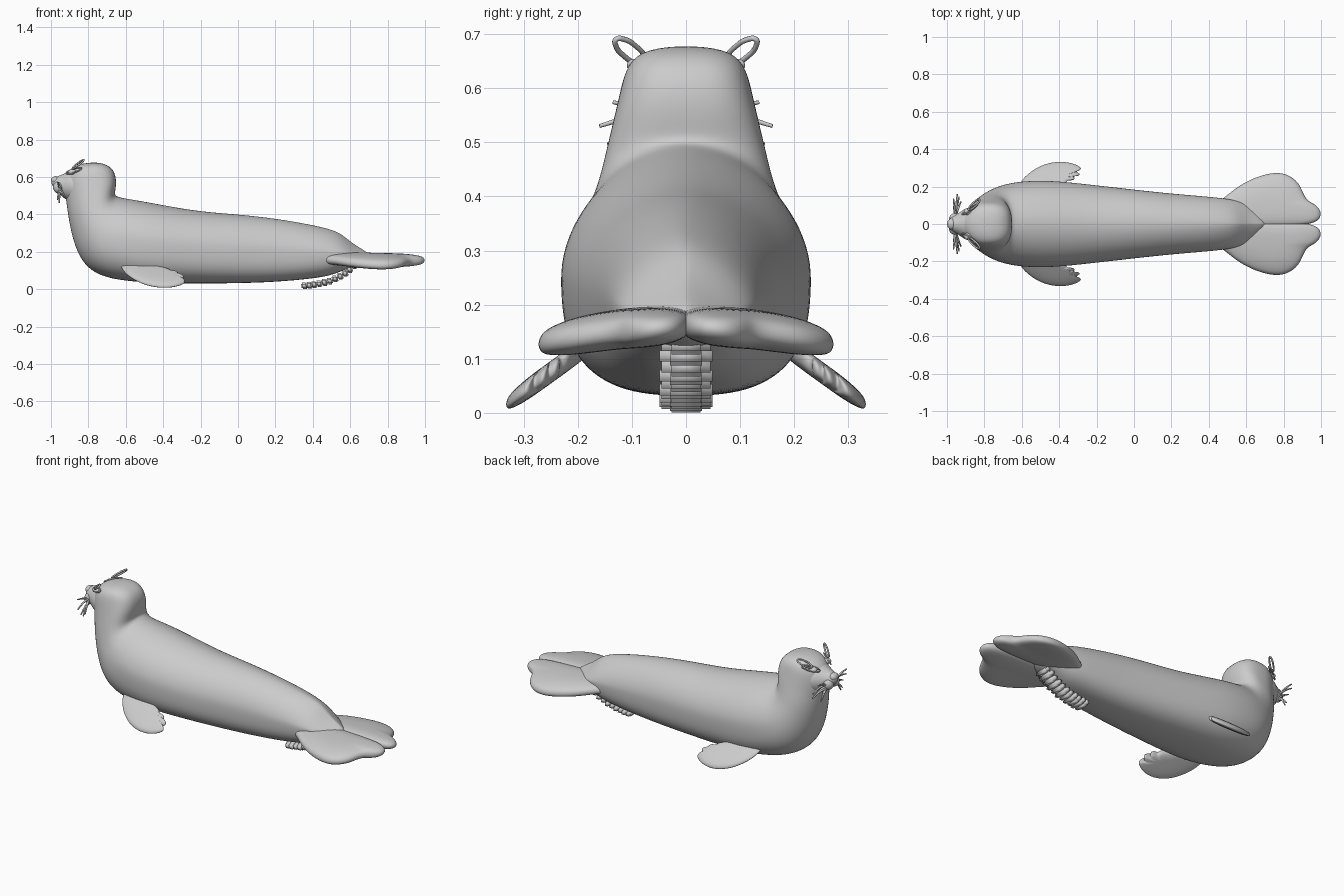
import bpy, bmesh
from math import sin, cos, pi
from mathutils import Vector

if "Cube" in bpy.data.objects:
    bpy.data.objects.remove(bpy.data.objects["Cube"])


def finish(name, bm, subsurf=0):
    bmesh.ops.recalc_face_normals(bm, faces=bm.faces)
    me = bpy.data.meshes.new(name)
    bm.to_mesh(me)
    bm.free()
    for p in me.polygons:
        p.use_smooth = True
    ob = bpy.data.objects.new(name, me)
    bpy.context.collection.objects.link(ob)
    if subsurf:
        m = ob.modifiers.new("smooth", 'SUBSURF')
        m.levels = m.render_levels = subsurf
    return ob


def bridge(bm, a, b):
    n = len(a)
    for i in range(n):
        bm.faces.new((a[i], a[(i + 1) % n], b[(i + 1) % n], b[i]))


def fan(bm, ring, pole):
    v = bm.verts.new(pole)
    for i in range(len(ring)):
        bm.faces.new((ring[i], ring[(i + 1) % len(ring)], v))


def loft(name, stations, start, end, seg=28):
    """Rings given by upper point, lower point (x, z), half width and roundness of each half."""
    bm, rings = bmesh.new(), []
    for tx, tz, bx, bz, w, nt, nb in stations:
        ring = []
        for i in range(seg):
            c, s = cos(2 * pi * i / seg), sin(2 * pi * i / seg)
            n = nt if c > 0 else nb
            u = abs(c) ** (2 / n) * (1 if c > 0 else -1)
            y = abs(s) ** (2 / n) * (1 if s > 0 else -1) * w
            f = (1 + u) / 2
            ring.append(bm.verts.new((bx + (tx - bx) * f, y, bz + (tz - bz) * f)))
        rings.append(ring)
    for a, b in zip(rings, rings[1:]):
        bridge(bm, a, b)
    fan(bm, rings[0], start)
    fan(bm, rings[-1], end)
    return finish(name, bm, 2)


def flipper(name, outline, thick, height, side):
    """Cushion-shaped flipper over an (x, y) outline, laid on a height function."""
    bm = bmesh.new()
    cx = sum(p[0] for p in outline) / len(outline)
    cy = sum(p[1] for p in outline) / len(outline)

    def ring(s, dz):
        pts = [(cx + (x - cx) * s, cy + (y - cy) * s) for x, y in outline]
        return [bm.verts.new((x, y * side, height(x, y) + dz)) for x, y in pts]
    edge = ring(1.01, 0)
    for sg in (1, -1):
        prev = edge
        for s, t in ((0.97, .5), (0.85, .75), (0.6, .95), (0.3, 1)):
            cur = ring(s, sg * t * thick)
            bridge(bm, prev, cur)
            prev = cur
        fan(bm, prev, (cx, cy * side, height(cx, cy) + sg * thick))
    return finish(name, bm, 2)


def ball(name, loc, size):
    bm = bmesh.new()
    bmesh.ops.create_uvsphere(bm, u_segments=24, v_segments=16, radius=1)
    for v in bm.verts:
        v.co = Vector(loc) + Vector(a * b for a, b in zip(v.co, size))
    return finish(name, bm)


def strand(name, pts, r, cyclic=False, tip=1.0):
    cu = bpy.data.curves.new(name, 'CURVE')
    cu.dimensions = '3D'
    cu.bevel_depth, cu.bevel_resolution, cu.resolution_u = r, 2, 6
    cu.use_fill_caps = True
    sp = cu.splines.new('BEZIER')
    sp.bezier_points.add(len(pts) - 1)
    for i, (b, p) in enumerate(zip(sp.bezier_points, pts)):
        b.co = p
        b.handle_left_type = b.handle_right_type = 'AUTO'
        b.radius = 1 + (tip - 1) * i / (len(pts) - 1)
    sp.use_cyclic_u = cyclic
    ob = bpy.data.objects.new(name, cu)
    bpy.context.collection.objects.link(ob)


def loop(name, centre, along, across, r):
    c, a, b = Vector(centre), Vector(along), Vector(across)
    strand(name, [c + a * cos(k * pi / 4) + b * sin(k * pi / 4) for k in range(8)], r, True)


# body, raised neck and head in one loft from tail to crown
loft("body", [
    (.69, .20, .68, .135, .04, 1.5, 2), (.62, .24, .62, .12, .095, 1.2, 2.2),
    (.57, .283, .56, .10, .12, 1.3, 2.3), (.52, .316, .50, .074, .135, 1.5, 2.5),
    (.40, .345, .40, .056, .147, 1.75, 2.7), (.20, .38, .20, .038, .163, 1.85, 2.8),
    (0, .402, 0, .031, .185, 1.9, 2.8), (-.20, .416, -.20, .030, .208, 1.9, 2.8),
    (-.38, .447, -.38, .031, .228, 1.9, 2.8), (-.50, .47, -.52, .036, .235, 1.9, 2.8),
    (-.59, .485, -.68, .053, .226, 1.9, 2.5), (-.63, .492, -.79, .095, .206, 1.95, 2.2),
    (-.65, .498, -.855, .18, .185, 2.1, 2), (-.658, .51, -.89, .29, .165, 2.3, 2),
    (-.655, .53, -.91, .40, .151, 2.5, 2), (-.65, .57, -.918, .47, .138, 2.7, 1.9),
    (-.655, .615, -.935, .55, .124, 2.8, 1.8), (-.675, .65, -.925, .615, .113, 2.8, 1.8),
    (-.715, .672, -.885, .652, .09, 2.6, 1.9), (-.76, .678, -.84, .670, .045, 2, 2)],
    (.71, 0, .17), (-.80, 0, .676))

# muzzle, nose and chin
loft("muzzle", [
    (-.85, .65, -.86, .45, .10, 2, 2), (-.90, .635, -.90, .47, .085, 2, 2),
    (-.935, .615, -.93, .485, .062, 2, 2), (-.965, .605, -.955, .51, .045, 2, 2),
    (-.99, .592, -.98, .535, .03, 2, 2)], (-.84, 0, .55), (-1.0, 0, .568))
ball("nose", (-.975, 0, .583), (.024, .03, .022))

hind = [(.40, .06), (.45, .12), (.50, .155), (.56, .205), (.65, .252), (.75, .278),
        (.82, .268), (.88, .225), (.905, .165), (.925, .125), (.97, .105), (1.003, .07),
        (.997, .02), (.93, -.006), (.80, -.01), (.68, -.012), (.55, -.012), (.46, -.005)]
fore = [(-.635, .155), (-.62, .21), (-.575, .265), (-.50, .315), (-.41, .337), (-.33, .328),
        (-.28, .303), (-.285, .287), (-.315, .281), (-.285, .268), (-.295, .256),
        (-.328, .256), (-.312, .242), (-.33, .232), (-.36, .234), (-.36, .218),
        (-.40, .205), (-.47, .175), (-.55, .14)]

for side, tag in ((1, "left"), (-1, "right")):
    flipper("hind_flipper_" + tag, hind, .036,
            lambda x, y: .169 - .02 * max(0, x - .5) - .5 * max(0, y - .1) ** 2 - .08 * y, side)
    flipper("front_flipper_" + tag, fore, .021,
            lambda x, y: .111 - .72 * (y - .2), side)
    ball("whisker_pad_" + tag, (-.955, side * .026, .545), (.034, .032, .034))
    ball("eye_" + tag, (-.885, side * .066, .627), (.024, .02, .015))
    # eyelids and standing brow loops
    loop("eyelid_" + tag, (-.878, side * .078, .634), (.04, side * .026, .012), (-.004, side * .006, -.011), .004)
    loop("brow_" + tag, (-.855, side * .103, .668), (.03, side * .026, .022), (.003, side * -.011, .009), .005)
    # whiskers spreading from each pad
    for i, (dx, dy, dz) in enumerate(((.01, .115, -.02), (-.01, .09, .03), (.03, .075, -.045),
                                      (.0, .05, -.07), (.02, .10, -.03), (-.01, .05, -.04))):
        a = Vector((-.955, side * .045, .55 - .006 * i))
        d = Vector((dx, side * dy, dz))
        strand("whisker_%s_%d" % (tag, i), [a, a + d * .5 + Vector((0, 0, .006)), a + d], .007, tip=.5)

# ribbed strip under the tail
path = [(.355, .018), (.42, .026), (.49, .043), (.56, .075), (.62, .125)]
count = 11
for k in range(count):
    f = k / (count - 1) * (len(path) - 1)
    i = min(int(f), len(path) - 2)
    p = Vector(path[i]).lerp(Vector(path[i + 1]), f - i)
    bm = bmesh.new()
    bmesh.ops.create_cube(bm, size=1)
    bmesh.ops.bevel(bm, geom=bm.edges[:], offset=.2, segments=2, affect='EDGES')
    for v in bm.verts:
        v.co = Vector((p.x + v.co.x * .033 - v.co.z * .008, v.co.y * (.09 + .008 * (k % 2)), p.y + v.co.z * .035))
    finish("tail_rib_%02d" % k, bm)
